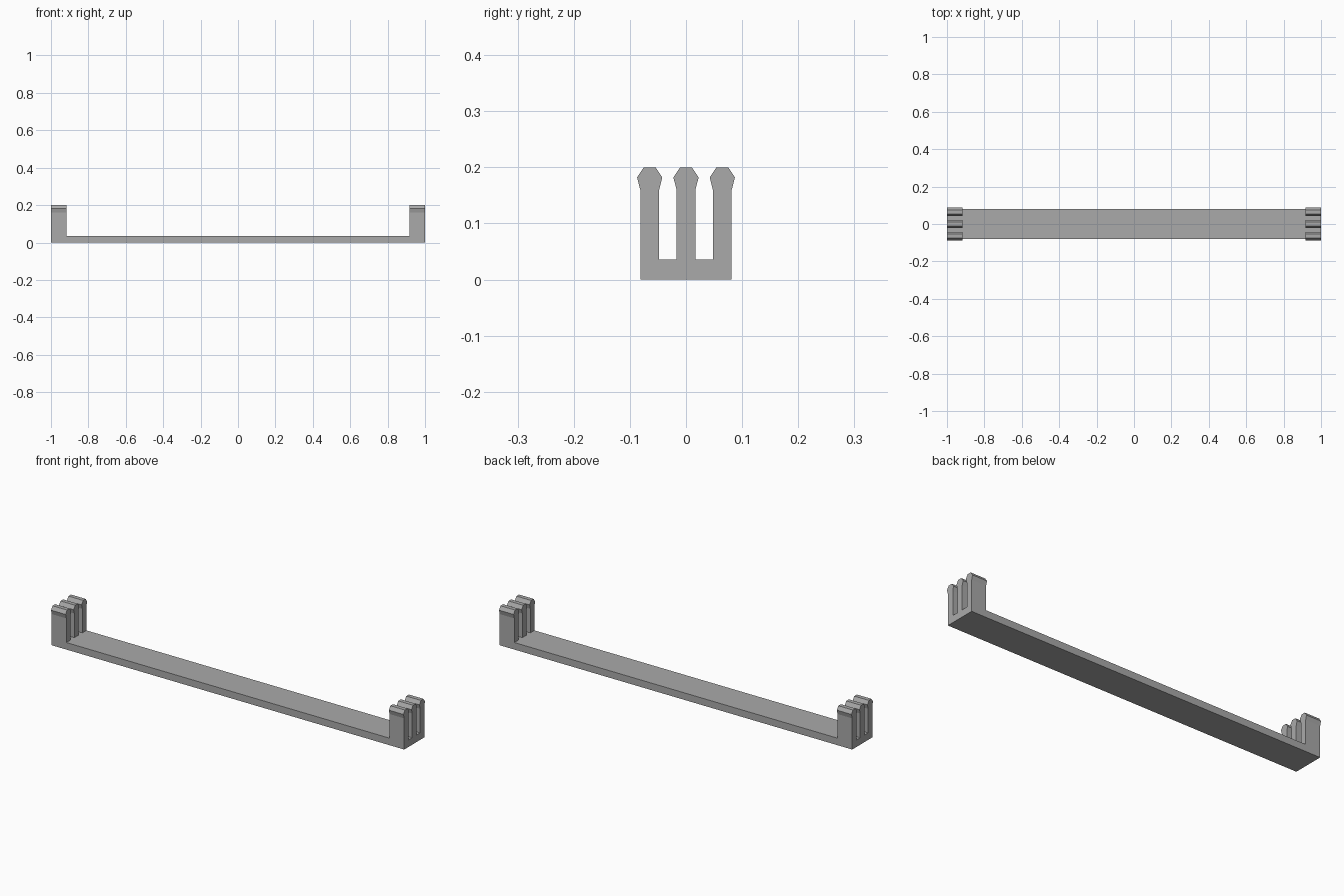
import bpy
import bmesh

cube = bpy.data.objects.get("Cube")
if cube:
    bpy.data.objects.remove(cube, do_unlink=True)

LENGTH, HALF_WIDTH, BASE_TOP = 2.0, 0.0815, 0.036
POST_DEPTH = 0.083

grey = bpy.data.materials.new("mid_grey")
grey.use_nodes = True
colour = (0.4, 0.4, 0.4, 1)
grey.diffuse_color = colour
grey.node_tree.nodes["Principled BSDF"].inputs["Base Color"].default_value = colour


def extrude_along_x(name, profile, x0, x1):
    """Solid with a (y, z) outline running from x0 to x1."""
    bm = bmesh.new()
    face = bm.faces.new([bm.verts.new((x0, y, z)) for y, z in profile])
    result = bmesh.ops.extrude_face_region(bm, geom=[face])
    moved = [v for v in result["geom"] if isinstance(v, bmesh.types.BMVert)]
    bmesh.ops.translate(bm, verts=moved, vec=(x1 - x0, 0, 0))
    bmesh.ops.recalc_face_normals(bm, faces=bm.faces)
    mesh = bpy.data.meshes.new(name)
    bm.to_mesh(mesh)
    bm.free()
    mesh.materials.append(grey)
    obj = bpy.data.objects.new(name, mesh)
    bpy.context.collection.objects.link(obj)
    return obj


# Long flat base bar
extrude_along_x("base_bar",
                [(-HALF_WIDTH, 0), (HALF_WIDTH, 0),
                 (HALF_WIDTH, BASE_TOP), (-HALF_WIDTH, BASE_TOP)],
                -LENGTH / 2, LENGTH / 2)

# Half outline of a prong: straight stem, flared barb, chamfered flat tip
half = [(0.0168, BASE_TOP), (0.0168, 0.16), (0.0225, 0.182), (0.0105, 0.2)]
outline = half + [(-y, z) for y, z in reversed(half)]

# Three clip prongs at each end
for side, sign in (("left", 1), ("right", -1)):
    for place, centre in (("front", -0.0647), ("middle", 0), ("back", 0.0647)):
        extrude_along_x(f"{side}_{place}_prong",
                        [(y + centre, z) for y, z in outline],
                        sign * (LENGTH / 2 - POST_DEPTH), sign * LENGTH / 2)
